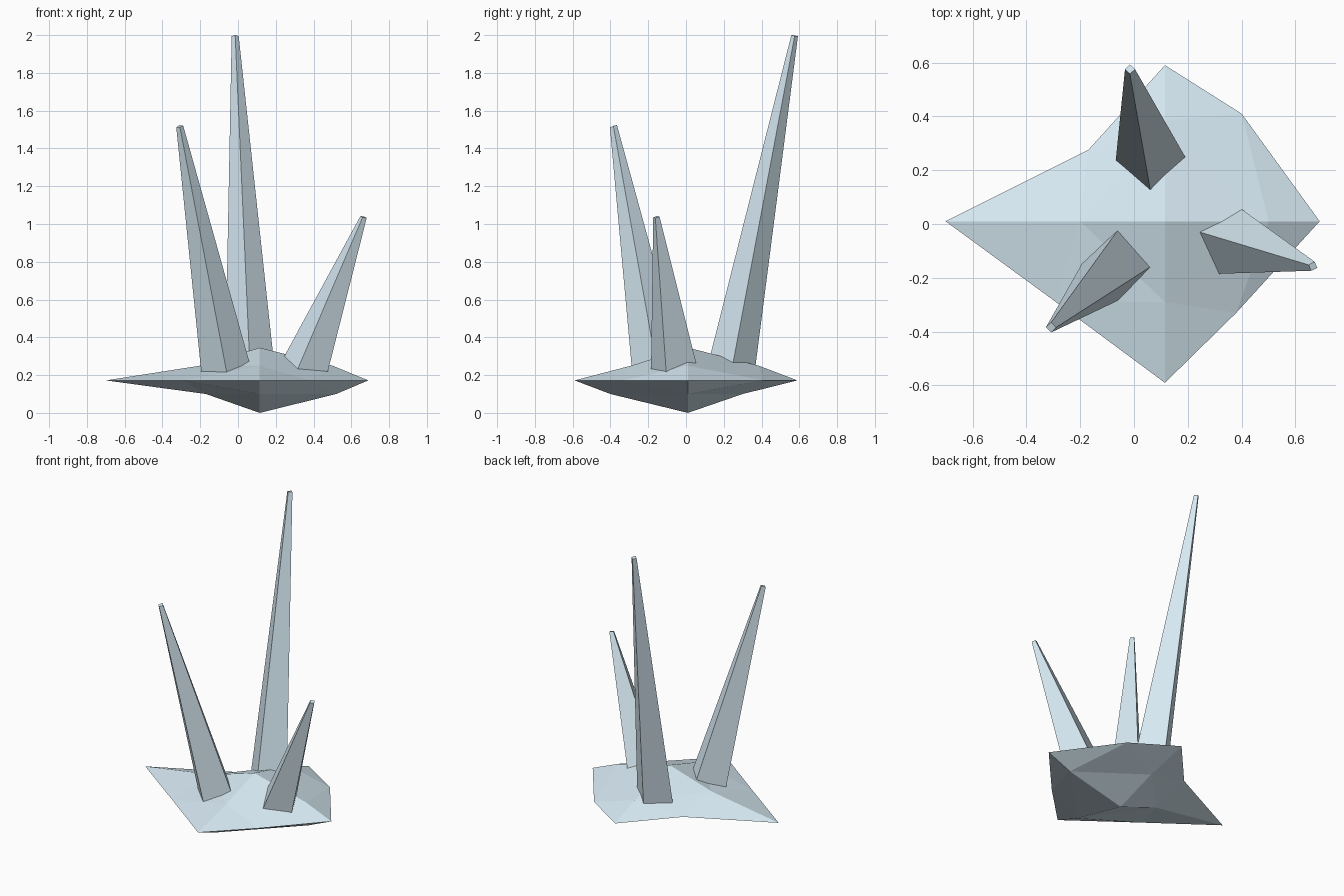
import bpy
from mathutils import Vector

if "Cube" in bpy.data.objects:
    bpy.data.objects.remove(bpy.data.objects["Cube"])

ice = bpy.data.materials.new("pale_ice")
ice.diffuse_color = (0.68, 0.82, 0.90, 1)
ice.use_nodes = True
ice.node_tree.nodes["Principled BSDF"].inputs["Base Color"].default_value = ice.diffuse_color


def add_object(name, verts, faces):
    mesh = bpy.data.meshes.new(name)
    mesh.from_pydata(verts, [], faces)
    mesh.materials.append(ice)
    mesh.update()
    obj = bpy.data.objects.new(name, mesh)
    bpy.context.collection.objects.link(obj)
    return obj


# Base rock: a flattened octahedron, each side split in four
MID = 0.172
CX, CY = 0.115, 0.01
corners = [(0.69, CY), (CX, 0.59), (-0.70, CY), (CX, -0.59)]
rim_mids = [(0.40, 0.41), (-0.17, 0.275), (-0.29, -0.29), (0.38, -0.33)]
upper = [(0.50, CY), (CX, 0.385), (-0.20, CY), (CX, -0.29)]
lower = [(0.52, CY), (CX, 0.30), (-0.17, CY), (CX, -0.40)]
verts = [(x, y, MID) for x, y in corners + rim_mids]
verts += [(x, y, 0.25) for x, y in upper] + [(x, y, 0.10) for x, y in lower]
verts += [(CX, CY, 0.345), (CX, CY, 0)]
faces = []
for i in range(4):
    j = (i + 1) % 4
    m = 4 + i
    for ring, apex in ((8, 16), (12, 17)):
        a, b = ring + i, ring + j
        tris = [(i, m, a), (m, j, b), (m, b, a), (a, b, apex)]
        faces += tris if apex == 16 else [t[::-1] for t in tris]
add_object("base_rock", verts, faces)


# Spikes: four-sided tapering shards sunk into the rock
def spike(name, foot, tip, taper):
    foot = [Vector(p) for p in foot]
    tip = Vector(tip)
    centre = sum(foot, Vector()) / 4
    top = [tip + (p - centre) * taper for p in foot]
    sunk = 0.06 / (tip.z - centre.z)
    bottom = [p + (p - t) * sunk for p, t in zip(foot, top)]
    sides = [(i, (i + 1) % 4, 4 + (i + 1) % 4, 4 + i) for i in range(4)]
    add_object(name, bottom + top, sides + [(3, 2, 1, 0), (4, 5, 6, 7)])


spike("back_spike", [(0.06, 0.13, 0.31), (0.19, 0.25, 0.27), (0.06, 0.37, 0.265),
                     (-0.067, 0.245, 0.265)], (-0.015, 0.575, 1.996), 0.145)
spike("front_left_spike", [(-0.06, -0.285, 0.215), (0.06, -0.16, 0.27), (-0.065, -0.03, 0.30),
                           (-0.195, -0.15, 0.22)], (-0.308, -0.384, 1.517), 0.145)
spike("right_spike", [(0.315, -0.185, 0.23), (0.475, -0.105, 0.218), (0.40, 0.055, 0.26),
                      (0.245, -0.03, 0.30)], (0.665, -0.157, 1.037), 0.14)
